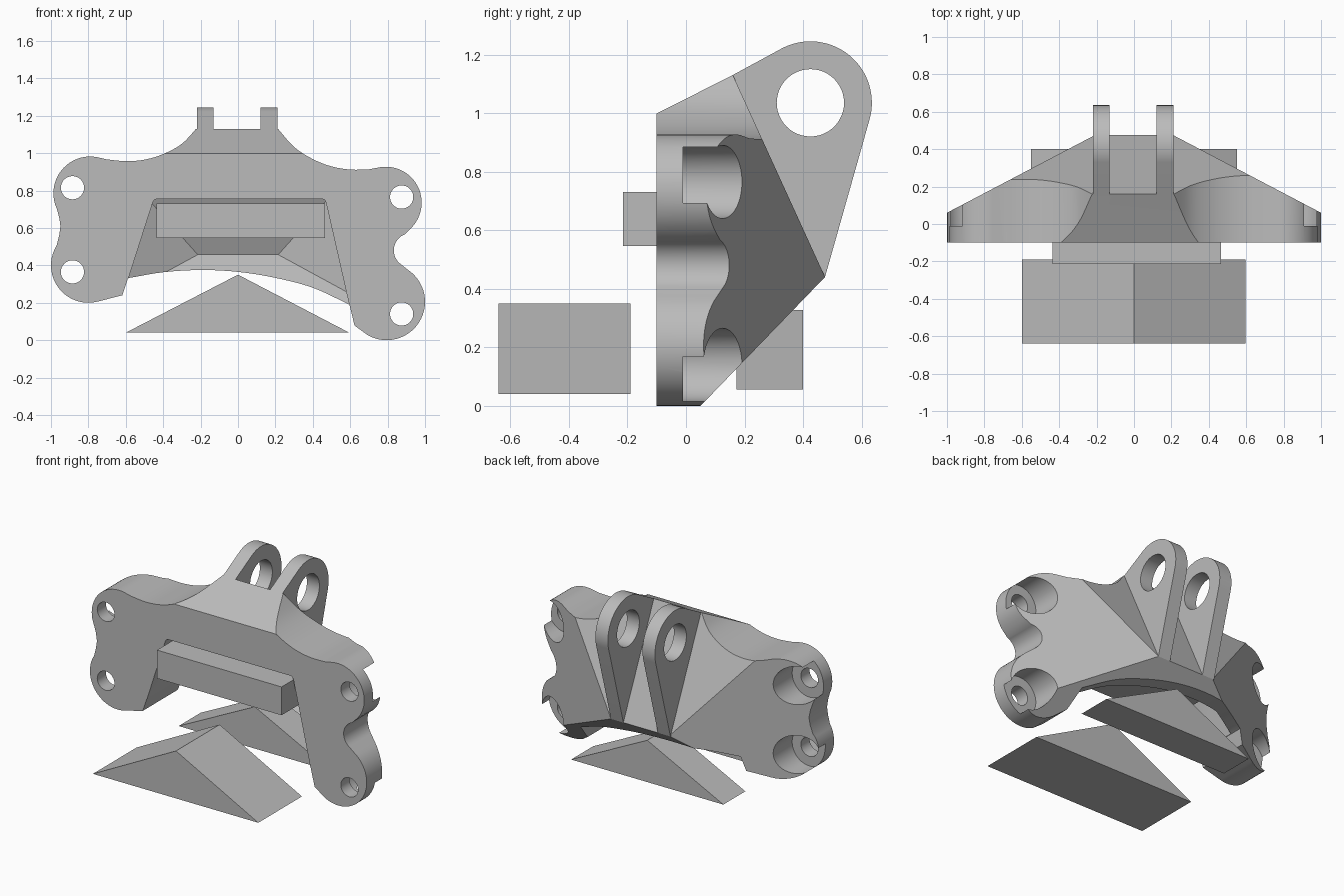
import bpy, bmesh
from math import sin, cos, pi, radians
from mathutils import Vector

if "Cube" in bpy.data.objects:
    bpy.data.objects.remove(bpy.data.objects["Cube"])

grey = bpy.data.materials.new("plain grey")
grey.use_nodes = True
grey.diffuse_color = (0.5, 0.5, 0.5, 1)
grey.node_tree.nodes["Principled BSDF"].inputs["Base Color"].default_value = (0.5, 0.5, 0.5, 1)


def arc(cx, cy, r, start, end, n=20):
    """Points on an arc, angles in degrees."""
    angles = [radians(start + (end - start) * i / n) for i in range(n + 1)]
    return [(cx + r * cos(a), cy + r * sin(a)) for a in angles]


def spline(points, n=6):
    """Smooth curve through the points."""
    p = [Vector(q) for q in points]
    p = [2 * p[0] - p[1]] + p + [2 * p[-1] - p[-2]]
    out = []
    for a, b, c, d in zip(p, p[1:], p[2:], p[3:]):
        for i in range(n):
            t = i / n
            out.append(tuple(0.5 * (2 * b + (c - a) * t + (2 * a - 5 * b + 4 * c - d) * t * t
                                    + (3 * b - a - 3 * c + d) * t ** 3)))
    return out + [tuple(points[-1])]


def prism(name, points, axis, low, high):
    """Extrude a flat profile along an axis."""
    place = {"x": lambda u, v, w: (w, u, v),
             "y": lambda u, v, w: (u, w, v),
             "z": lambda u, v, w: (u, v, w)}[axis]
    bm = bmesh.new()
    face = bm.faces.new([bm.verts.new(place(u, v, low)) for u, v in points])
    top = bmesh.ops.extrude_face_region(bm, geom=[face])["geom"]
    shift = Vector(place(0, 0, high - low))
    bmesh.ops.translate(bm, vec=shift, verts=[g for g in top if isinstance(g, bmesh.types.BMVert)])
    bmesh.ops.recalc_face_normals(bm, faces=bm.faces[:])
    mesh = bpy.data.meshes.new(name)
    bm.to_mesh(mesh)
    bm.free()
    mesh.materials.append(grey)
    obj = bpy.data.objects.new(name, mesh)
    bpy.context.collection.objects.link(obj)
    return obj


def combine(target, tool, operation):
    """Apply a boolean and discard the tool."""
    tool.hide_render = True
    mod = target.modifiers.new("cut", "BOOLEAN")
    mod.operation = operation
    mod.solver = "EXACT"
    mod.object = tool
    bpy.ops.object.select_all(action="DESELECT")
    bpy.context.view_layer.objects.active = target
    target.select_set(True)
    bpy.ops.object.modifier_apply(modifier=mod.name)
    bpy.data.objects.remove(tool)


def circle(cx, cy, r, n=48):
    return arc(cx, cy, r, 0, 360 * (n - 1) / n, n - 1)


# Front outline, anticlockwise from the top of the neck
outline = spline([(-0.215, 1.14), (-0.3, 1.05), (-0.4, 0.995), (-0.5, 0.965),
                  (-0.6, 0.957), (-0.7, 0.966)])
outline += arc(-0.79, 0.785, 0.197, 80, 205)
outline += spline([(-0.957, 0.66), (-0.95, 0.61), (-0.956, 0.56)], 4)
outline += arc(-0.8, 0.4, 0.2, 148, 285)
outline += [(-0.618, 0.24), (-0.588, 0.33)]
outline += spline([(-0.58, 0.333), (-0.4, 0.363), (-0.2, 0.375), (0, 0.365),
                   (0.2, 0.333), (0.4, 0.28), (0.596, 0.19)])
outline += [(0.623, 0.078)]
outline += arc(0.795, 0.205, 0.205, 240, 415, 28)
outline += arc(0.925, 0.48, 0.092, 235, 110, 16)
outline += arc(0.79, 0.735, 0.192, -45, 100, 24)
outline += spline([(0.7, 0.913), (0.6, 0.912), (0.5, 0.929), (0.4, 0.968),
                   (0.3, 1.033), (0.205, 1.14)])

# Bracket body: front outline limited by side and plan profiles
body = prism("bracket_body", outline, "y", -0.1, 0.7)
side = [(-0.2, -0.2), (-0.2, 0.948), (0.16, 1.13), (0.475, 0.44), (-0.143, -0.2)]
plan = [(-1.2, -0.2), (-1.2, -0.045), (-0.2, 0.48), (0.2, 0.48), (1.2, -0.045), (1.2, -0.2)]
combine(body, prism("side_limit", side, "x", -1.5, 1.5), "INTERSECT")
combine(body, prism("plan_limit", plan, "z", -0.5, 1.5), "INTERSECT")

# Front recess, following the outer walls
opening = [(-0.788, -0.3), (-0.455, 0.738), (-0.447, 0.75), (-0.435, 0.755),
           (0.45, 0.755), (0.463, 0.75), (0.47, 0.738), (0.706, -0.3)]
inner_side = [(-0.3, -0.255), (-0.3, 0.9), (0.179, 0.9), (0.387, 0.457)]
inner_plan = [(x, y - 0.085) for x, y in plan]
inner_plan[0] = (-1.2, -0.4)
inner_plan[-1] = (1.2, -0.4)
recess = prism("recess", opening, "y", -0.25, 0.7)
combine(recess, prism("recess_side", inner_side, "x", -1.5, 1.5), "INTERSECT")
combine(recess, prism("recess_plan", inner_plan, "z", -0.6, 1.5), "INTERSECT")
combine(body, recess, "DIFFERENCE")

# Bolt holes with counterbores from the back
for x, z in [(-0.885, 0.815), (-0.885, 0.365), (0.875, 0.765), (0.875, 0.14)]:
    combine(body, prism("bolt_hole", circle(x, z, 0.062), "y", -0.3, 0.5), "DIFFERENCE")
    combine(body, prism("counterbore", circle(x, z, 0.125), "y", -0.01, 0.6), "DIFFERENCE")

# Pair of lugs with a pin hole
lug = [(0.13, 1.09), (0.16, 1.13)] + arc(0.425, 1.035, 0.21, 117, -16, 32)
lug += [(0.475, 0.44), (0.44, 0.43)]
for x in (-0.22, 0.12):
    ear = prism("lug", lug, "x", x, x + 0.09)
    combine(ear, prism("pin_hole", circle(0.425, 1.035, 0.115), "x", -0.5, 0.5), "DIFFERENCE")
    combine(body, ear, "UNION")

bpy.context.view_layer.objects.active = body
body.select_set(True)
bpy.ops.object.shade_smooth_by_angle(angle=radians(25))

# Separate clearance blocks
prism("cross_bar", [(-0.435, 0.545), (0.465, 0.545), (0.465, 0.73), (-0.435, 0.73)], "y", -0.215, 0.1)
prism("front_wedge", [(-0.6, 0.04), (0.595, 0.04), (0, 0.35)], "y", -0.64, -0.19)
prism("rear_wedge", [(-0.55, 0.055), (0.55, 0.055), (0, 0.328)], "y", 0.173, 0.4)
